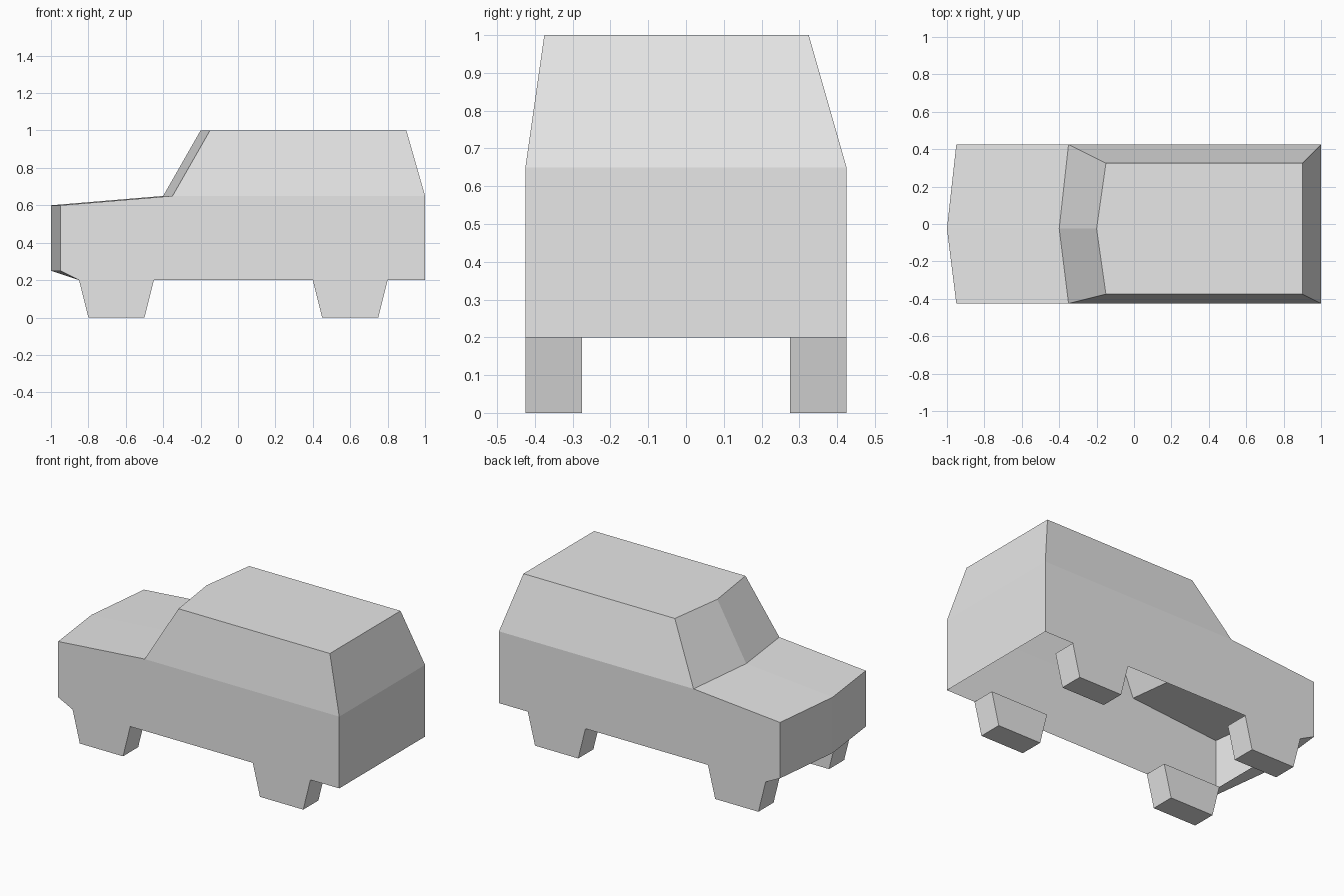
import bpy
import bmesh

cube = bpy.data.objects.get("Cube")
if cube:
    bpy.data.objects.remove(cube, do_unlink=True)

paint = bpy.data.materials.new("light grey")
paint.use_nodes = True
grey = (0.8, 0.8, 0.8, 1)
paint.diffuse_color = grey
paint.node_tree.nodes["Principled BSDF"].inputs["Base Color"].default_value = grey

HALF = 0.425     # half width of the body
MID = -0.025     # y of the centre crease
BELT, FLOOR = 0.65, 0.2


def build(name, faces):
    """Make a mesh object from polygons given as lists of points."""
    bm = bmesh.new()
    for points in faces:
        bm.faces.new([bm.verts.new(p) for p in points])
    bmesh.ops.remove_doubles(bm, verts=bm.verts, dist=0.001)
    bmesh.ops.recalc_face_normals(bm, faces=bm.faces)
    mesh = bpy.data.meshes.new(name)
    bm.to_mesh(mesh)
    bm.free()
    mesh.materials.append(paint)
    obj = bpy.data.objects.new(name, mesh)
    bpy.context.collection.objects.link(obj)
    return obj


def ring(tip, front, back, right, left, z):
    """Pointed outline, from the front tip round the model."""
    return [(tip, MID, z), (front, left, z), (back, left, z),
            (back, right, z), (front, right, z)]


# Cabin: tapered band from belt line to roof, with a roof cap
belt = ring(-0.4, -0.35, 1, -HALF, HALF, BELT)
roof = ring(-0.2, -0.15, 0.9, -0.375, 0.325, 1)
cabin = [roof]
for i in range(5):
    j = (i + 1) % 5
    cabin.append([belt[i], belt[j], roof[j], roof[i]])

# Lower body: open underneath, with creased bonnet, nose and chin
body = [[(1, -HALF, FLOOR), (1, HALF, FLOOR), (1, HALF, BELT), (1, -HALF, BELT)]]
chin = [(-0.85, -HALF, FLOOR), (-0.85, HALF, FLOOR)]
nose_top, nose_low = (-1, MID, 0.6), (-1, MID, 0.25)
for y in (-HALF, HALF):
    side = [(-0.95, y, 0.6), (-0.35, y, BELT), (1, y, BELT),
            (1, y, FLOOR), (-0.85, y, FLOOR), (-0.95, y, 0.25)]
    body.append(side)
    body.append([nose_top, side[0], side[1], belt[0]])
    body.append([nose_top, nose_low, side[5], side[0]])
    body.append([nose_low, side[5], side[4]])
body.append([nose_low, chin[0], chin[1]])
build("car_body", cabin + body)

# Wheels: tapered blocks flush with the body sides
for end, x in (("front", -0.65), ("rear", 0.6)):
    for hand, s in (("right", -1), ("left", 1)):
        profile = [(x - 0.2, FLOOR), (x + 0.2, FLOOR), (x + 0.15, 0), (x - 0.15, 0)]
        outer = [(px, s * HALF, z) for px, z in profile]
        inner = [(px, s * 0.275, z) for px, z in profile]
        faces = [outer, inner]
        for i in range(4):
            j = (i + 1) % 4
            faces.append([outer[i], outer[j], inner[j], inner[i]])
        build(f"{end}_{hand}_wheel", faces)
